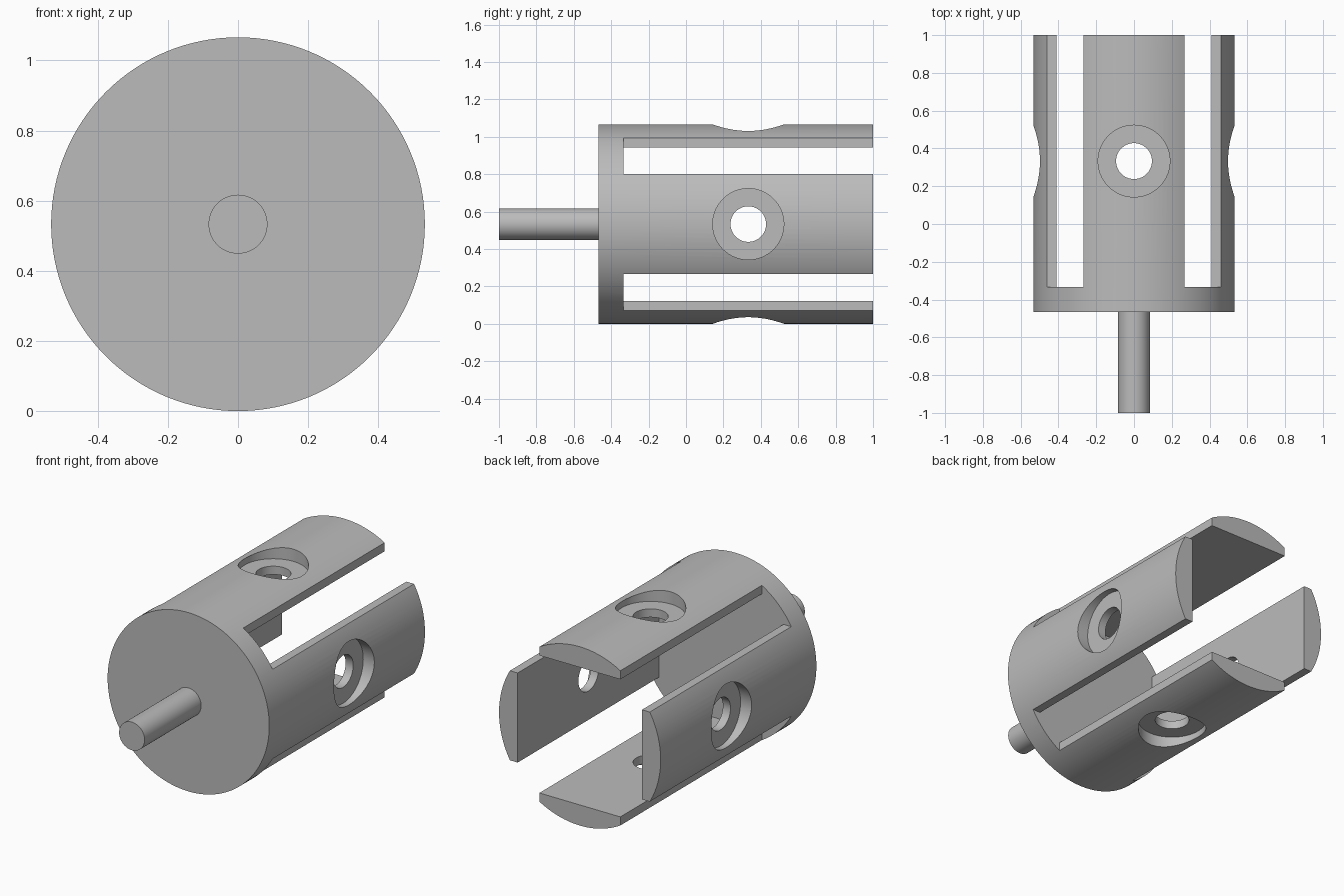
import bpy
from math import pi, radians
from mathutils import Vector

default = bpy.data.objects.get("Cube")
if default:
    bpy.data.objects.remove(default, do_unlink=True)

R = 0.533                       # housing radius, also the axis height
AXIS = Vector((0, 0, R))
FLOOR, BACK = -0.333, 1.0       # inner face of the end plate, open end
HALF, INNER = 0.267, 0.41       # arm half width, distance of arm inner face
HOLE_Y = 0.333

grey = bpy.data.materials.new("plain grey")
grey.use_nodes = True
colour = (0.5, 0.5, 0.5, 1)
grey.diffuse_color = colour
grey.node_tree.nodes["Principled BSDF"].inputs["Base Color"].default_value = colour


def cylinder(name, radius, start, end, sides=96):
    """Cylinder between two points given relative to the axis."""
    a, b = Vector(start), Vector(end)
    turn = (b - a).to_track_quat('Z', 'Y').to_euler()
    bpy.ops.mesh.primitive_cylinder_add(vertices=sides, radius=radius, depth=(b - a).length,
                                        location=AXIS + (a + b) / 2, rotation=turn)
    obj = bpy.context.object
    obj.name = name
    return obj


def box(name, low, high):
    low, high = Vector(low), Vector(high)
    bpy.ops.mesh.primitive_cube_add(size=1, location=AXIS + (low + high) / 2)
    obj = bpy.context.object
    obj.name = name
    obj.scale = high - low
    return obj


def cut(target, cutter):
    mod = target.modifiers.new("cut", 'BOOLEAN')
    mod.operation, mod.solver, mod.object = 'DIFFERENCE', 'EXACT', cutter
    cutter.hide_render = True
    bpy.context.view_layer.update()
    bpy.context.view_layer.objects.active = target
    bpy.ops.object.modifier_apply(modifier=mod.name)
    bpy.data.objects.remove(cutter, do_unlink=True)


def finish(obj):
    obj.data.materials.clear()
    obj.data.materials.append(grey)
    bpy.ops.object.select_all(action='DESELECT')
    obj.select_set(True)
    bpy.context.view_layer.objects.active = obj
    bpy.ops.object.shade_smooth_by_angle(angle=radians(25))


# Housing: round body hollowed to a square core
housing = cylinder("slotted_housing", R, (0, -0.467, 0), (0, BACK, 0), 128)
cut(housing, box("core_cutter", (-INNER, FLOOR, -INNER), (INNER, BACK + 0.2, INNER)))

# Slots at the four corners leave four arms
for sx in (-1, 1):
    for sz in (-1, 1):
        xs, zs = sorted((sx * HALF, sx)), sorted((sz * HALF, sz))
        cut(housing, box("slot_cutter", (xs[0], FLOOR, zs[0]), (xs[1], BACK + 0.2, zs[1])))

# Counterbored hole in each arm
for d in (Vector((1, 0, 0)), Vector((-1, 0, 0)), Vector((0, 0, 1)), Vector((0, 0, -1))):
    centre = Vector((0, HOLE_Y, 0))
    cut(housing, cylinder("bore_cutter", 0.19, centre + d * 0.46, centre + d * 0.7))
    cut(housing, cylinder("hole_cutter", 0.095, centre + d * 0.3, centre + d * 0.7, 64))
finish(housing)

# Drive shaft on the front
finish(cylinder("front_shaft", 0.084, (0, -1, 0), (0, -0.467, 0), 64))
